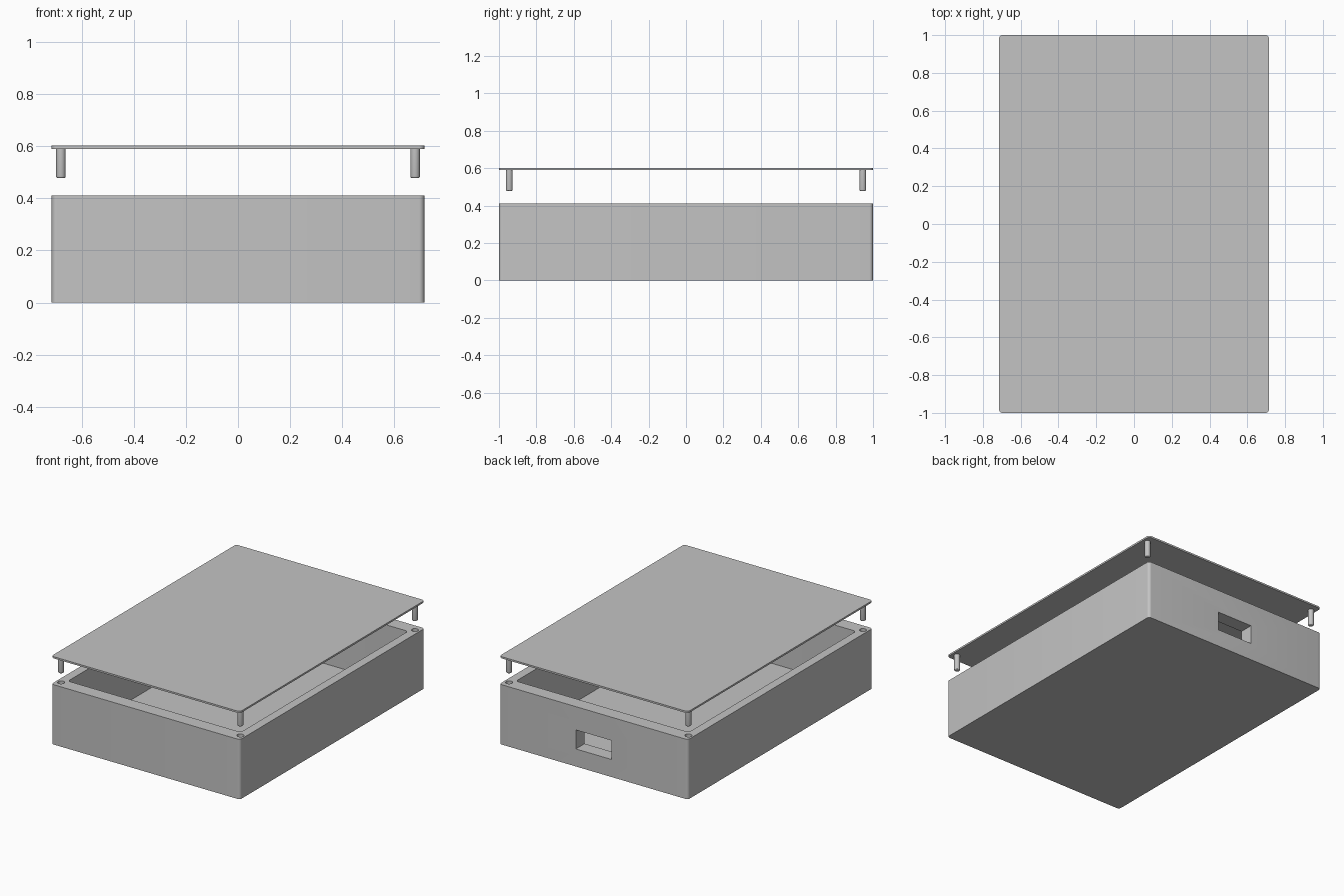
import bpy
import bmesh
import math
from mathutils import Matrix

old = bpy.data.objects.get("Cube")
if old:
    bpy.data.objects.remove(old)

WIDTH, LENGTH = 1.43, 2.0
BOX_TOP, FLOOR = 0.41, 0.02
LID_BOTTOM, LID_TOP = 0.59, 0.602
PEG_X, PEG_Y = 0.68, 0.945

grey = bpy.data.materials.new("plain_grey")
grey.use_nodes = True
grey.diffuse_color = (0.55, 0.55, 0.55, 1)
grey.node_tree.nodes["Principled BSDF"].inputs["Base Color"].default_value = grey.diffuse_color


def finish(name, bm):
    """Turn a bmesh into a shaded, coloured object."""
    bmesh.ops.recalc_face_normals(bm, faces=bm.faces)
    mesh = bpy.data.meshes.new(name)
    bm.to_mesh(mesh)
    bm.free()
    mesh.materials.append(grey)
    obj = bpy.data.objects.new(name, mesh)
    bpy.context.collection.objects.link(obj)
    return obj


def block(name, size_x, size_y, z0, z1, radius=0, y=0):
    """Block between two heights, with rounded upright edges."""
    bm = bmesh.new()
    bmesh.ops.create_cube(bm, size=1)
    bmesh.ops.scale(bm, vec=(size_x, size_y, z1 - z0), verts=bm.verts)
    bmesh.ops.translate(bm, vec=(0, y, (z0 + z1) / 2), verts=bm.verts)
    if radius:
        upright = [e for e in bm.edges
                   if abs(e.verts[0].co.z - e.verts[1].co.z) > 0.001]
        bmesh.ops.bevel(bm, geom=upright, offset=radius, segments=6,
                        profile=0.5, affect='EDGES')
    return finish(name, bm)


def pin(name, x, y, z0, z1, radius, chamfer=0):
    """Upright round pin, optionally eased at its lower end."""
    bm = bmesh.new()
    bmesh.ops.create_cone(bm, cap_ends=True, segments=32, radius1=radius,
                          radius2=radius, depth=z1 - z0,
                          matrix=Matrix.Translation((x, y, (z0 + z1) / 2)))
    if chamfer:
        lower = [e for e in bm.edges if all(v.co.z < z0 + 0.001 for v in e.verts)]
        bmesh.ops.bevel(bm, geom=lower, offset=chamfer, segments=3,
                        profile=0.5, affect='EDGES')
    return finish(name, bm)


def select_only(obj):
    bpy.ops.object.select_all(action='DESELECT')
    obj.select_set(True)
    bpy.context.view_layer.objects.active = obj


def cut(target, cutter):
    """Subtract the cutter and discard it."""
    cutter.hide_render = True
    select_only(target)
    mod = target.modifiers.new("cut", 'BOOLEAN')
    mod.operation = 'DIFFERENCE'
    mod.solver = 'EXACT'
    mod.object = cutter
    bpy.ops.object.modifier_apply(modifier=mod.name)
    bpy.data.objects.remove(cutter)


corners = [(sx, sy) for sx in (-1, 1) for sy in (-1, 1)]

# Open case with a hollow, a rear port and four corner sockets
case = block("case", WIDTH, LENGTH, 0, BOX_TOP, 0.02)
cut(case, block("hollow_cutter", 1.31, 1.81, FLOOR, BOX_TOP + 0.1, 0.02))
cut(case, block("port_cutter", 0.27, 0.3, 0.12, 0.25, y=LENGTH / 2))
for sx, sy in corners:
    cut(case, pin("socket_cutter", sx * PEG_X, sy * PEG_Y,
                  BOX_TOP - 0.12, BOX_TOP + 0.1, 0.022))

# Raised lid
lid = block("lid", WIDTH, LENGTH, LID_BOTTOM, LID_TOP, 0.02)
parts = [case, lid]

# Locating pegs below the lid
for sx, sy in corners:
    name = ("back" if sy > 0 else "front") + ("_left" if sx > 0 else "_right") + "_peg"
    parts.append(pin(name, sx * PEG_X, sy * PEG_Y, 0.478, LID_BOTTOM + 0.003, 0.0185, 0.006))

for part in parts:
    select_only(part)
    bpy.ops.object.shade_smooth_by_angle(angle=math.radians(30))
